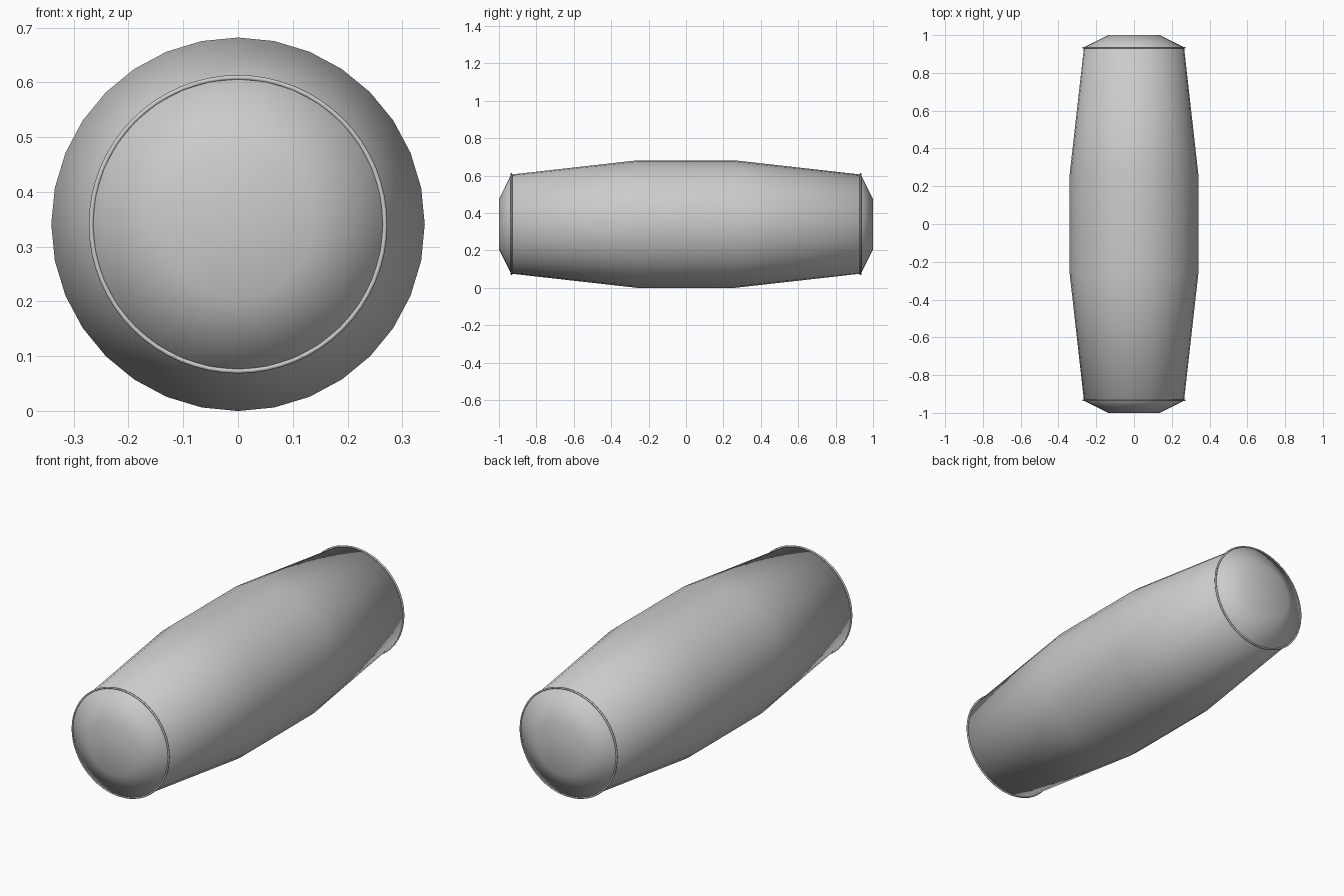
import bpy, bmesh, math

if "Cube" in bpy.data.objects:
    bpy.data.objects.remove(bpy.data.objects["Cube"])

R = 0.341  # largest radius, also the height of the axis

grey = bpy.data.materials.new("light grey")
grey.diffuse_color = (0.6, 0.6, 0.6, 1)
grey.use_nodes = True
grey.node_tree.nodes["Principled BSDF"].inputs["Base Color"].default_value = grey.diffuse_color


def lathe(name, profile, segments, closed=False):
    """Turn (radius, y) points around the horizontal y axis at height R."""
    bm = bmesh.new()
    rings = []
    for r, y in profile:
        if r == 0:
            rings.append([bm.verts.new((0, y, R))] * segments)
        else:
            rings.append([bm.verts.new((r * math.cos(2 * math.pi * i / segments), y,
                                        R + r * math.sin(2 * math.pi * i / segments)))
                          for i in range(segments)])
    pairs = list(zip(rings, rings[1:]))
    if closed:
        pairs.append((rings[-1], rings[0]))
    for a, b in pairs:
        for i in range(segments):
            j = (i + 1) % segments
            bm.faces.new(list(dict.fromkeys((a[i], a[j], b[j], b[i]))))
    bmesh.ops.recalc_face_normals(bm, faces=bm.faces)
    for f in bm.faces:
        f.smooth = True
    mesh = bpy.data.meshes.new(name)
    bm.to_mesh(mesh)
    bm.free()
    mesh.materials.append(grey)
    obj = bpy.data.objects.new(name, mesh)
    bpy.context.collection.objects.link(obj)
    return obj


# Barrel body with domed ends, smooth all over
half = [(R, 0.26), (0.265, 0.935), (0.135, 1.0), (0, 1.0)]
lathe("barrel_body", [(r, -y) for r, y in reversed(half)] + half, 32)

# Thin rim bead around each end
for side, name in ((-1, "front_rim"), (1, "back_rim")):
    bead = [(0.268 + 0.0045 * math.cos(k * math.pi / 4),
             side * 0.933 + 0.0045 * math.sin(k * math.pi / 4)) for k in range(8)]
    lathe(name, bead, 64, closed=True)
